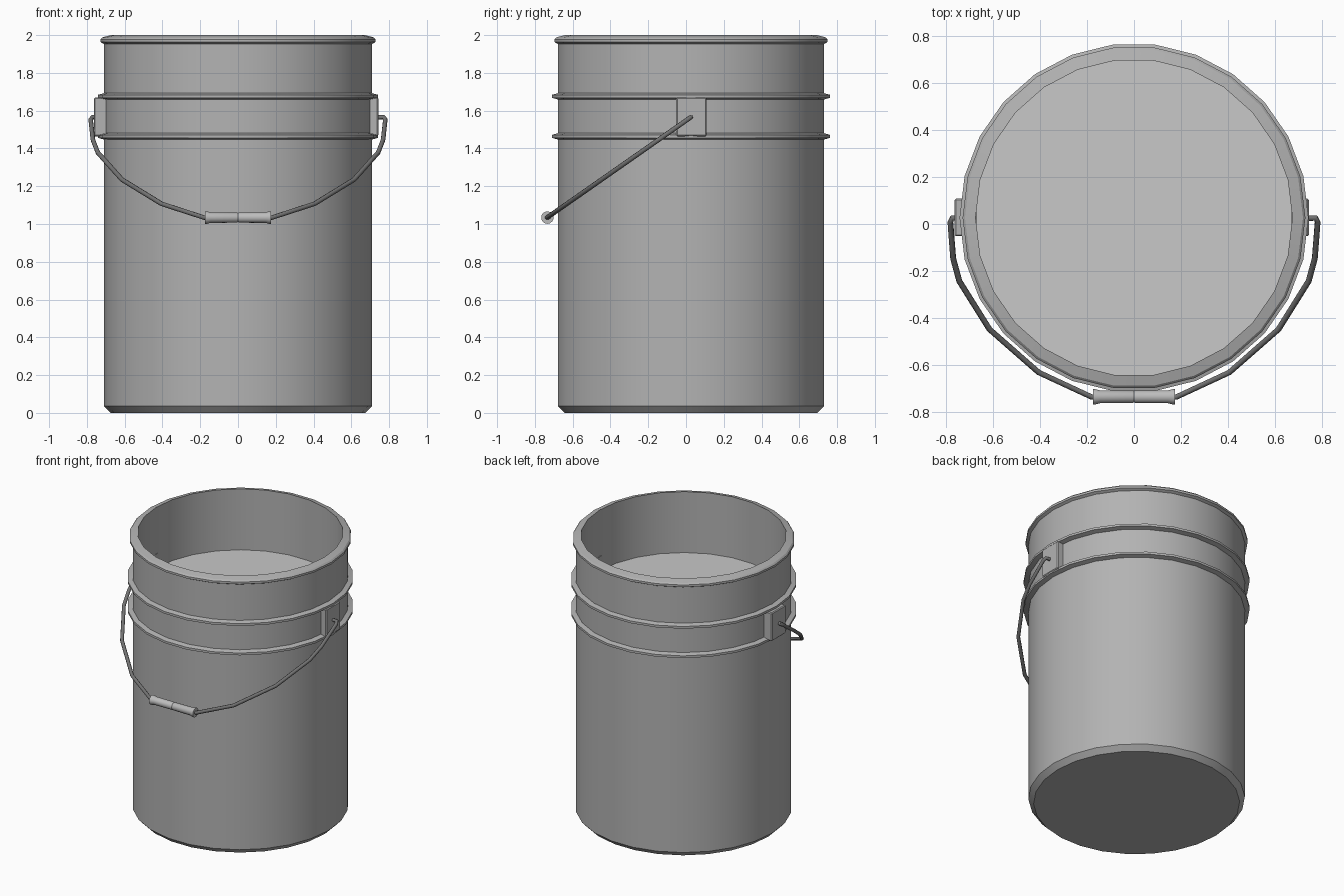
import bpy, bmesh, math
from mathutils import Vector, Matrix

if "Cube" in bpy.data.objects:
    bpy.data.objects.remove(bpy.data.objects["Cube"])

SIDES = 26
CY = 0.0265  # bucket axis sits slightly behind the origin


def material(name, v):
    m = bpy.data.materials.new(name)
    m.diffuse_color = (v, v, v, 1)
    m.use_nodes = True
    m.node_tree.nodes["Principled BSDF"].inputs["Base Color"].default_value = m.diffuse_color
    return m


body_grey = material("body grey", 0.45)
fill_grey = material("light grey", 0.58)
wire_grey = material("dark wire grey", 0.17)
grip_grey = material("grip grey", 0.5)


def finish(ob, mat, angle=30):
    ob.data.materials.clear()
    ob.data.materials.append(mat)
    bpy.ops.object.select_all(action='DESELECT')
    ob.select_set(True)
    bpy.context.view_layer.objects.active = ob
    bpy.ops.object.shade_smooth_by_angle(angle=math.radians(angle))
    return ob


def lathe(name, profile, sides, mat, matrix):
    """Revolve (radius, height) points about z, then place with matrix."""
    bm = bmesh.new()
    rings = []
    for r, z in profile:
        if r == 0:
            rings.append([bm.verts.new((0, 0, z))] * sides)
        else:
            rings.append([bm.verts.new((r * math.cos(2 * math.pi * i / sides),
                                        r * math.sin(2 * math.pi * i / sides), z))
                          for i in range(sides)])
    for a, b in zip(rings, rings[1:]):
        for i in range(sides):
            j = (i + 1) % sides
            vs = list(dict.fromkeys((a[i], a[j], b[j], b[i])))
            bm.faces.new(vs)
    bm.transform(matrix)
    bmesh.ops.recalc_face_normals(bm, faces=bm.faces)
    me = bpy.data.meshes.new(name)
    bm.to_mesh(me)
    bm.free()
    ob = bpy.data.objects.new(name, me)
    bpy.context.collection.objects.link(ob)
    return finish(ob, mat)


# Bucket shell: chamfered base, two ribs, rolled rim, inner wall
R = 0.709
profile = [(0, 0), (0.675, 0), (R, 0.036)]
for z in (1.464, 1.676):
    profile += [(R, z - 0.017), (0.741, z - 0.008), (0.741, z + 0.008), (R, z + 0.017)]
profile += [(R, 1.953), (0.728, 1.963), (0.728, 1.978), (0.718, 1.988),
            (0.673, 2.0), (0.673, 1.555), (0, 1.555)]
place = Matrix.Translation((0, CY, 0))
lathe("bucket_shell", profile, SIDES, body_grey, place)

# Inner surface seen through the opening
lathe("inner_floor", [(0, 1.552), (0.672, 1.552), (0.672, 1.56), (0, 1.56)],
      SIDES, fill_grey, place)

# Handle mounts on both sides
for name, x0, x1 in (("left_mount", -0.762, -0.67), ("right_mount", 0.67, 0.743)):
    bpy.ops.mesh.primitive_cube_add(size=1, location=((x0 + x1) / 2, 0.028, 1.567))
    ob = bpy.context.object
    ob.name = name
    ob.scale = (x1 - x0, 0.16, 0.205)
    bpy.ops.object.transform_apply(location=False, rotation=False, scale=True)
    bev = ob.modifiers.new("bevel", 'BEVEL')
    bev.width = 0.006
    bev.segments = 1
    bpy.ops.object.modifier_apply(modifier="bevel")
    finish(ob, body_grey)

# Wire bail: half path in a tilted plane, mirrored
half = [(0.72, 1.565), (0.772, 1.565), (0.78, 1.553), (0.768, 1.445), (0.742, 1.378),
        (0.614, 1.235), (0.405, 1.107), (0.18, 1.034)]
slope = (0.025 + 0.735) / (1.565 - 1.034)
path = [(x, 0.025 + (z - 1.565) * slope, z) for x, z in half]
path = path + [(-x, y, z) for x, y, z in reversed(path)]
cu = bpy.data.curves.new("bail_wire", 'CURVE')
cu.dimensions = '3D'
cu.bevel_depth = 0.0125
cu.bevel_resolution = 2
cu.use_fill_caps = True
sp = cu.splines.new('POLY')
sp.points.add(len(path) - 1)
for p, co in zip(sp.points, path):
    p.co = (*co, 1)
wire = bpy.data.objects.new("bail_wire", cu)
bpy.context.collection.objects.link(wire)
bpy.ops.object.select_all(action='DESELECT')
wire.select_set(True)
bpy.context.view_layer.objects.active = wire
bpy.ops.object.convert(target='MESH')
finish(bpy.context.object, wire_grey, 50)

# Hand grip with flared ends and a centre seam
grip_half = [(0.0, 0.175), (0.033, 0.175), (0.033, 0.163), (0.028, 0.145),
             (0.027, 0.006), (0.024, 0.0)]
grip = grip_half + [(r, -z) for r, z in reversed(grip_half[:-1])]
lathe("hand_grip", grip, 14, grip_grey,
      Matrix.Translation((0, -0.734, 1.034)) @ Matrix.Rotation(math.pi / 2, 4, 'Y'))
